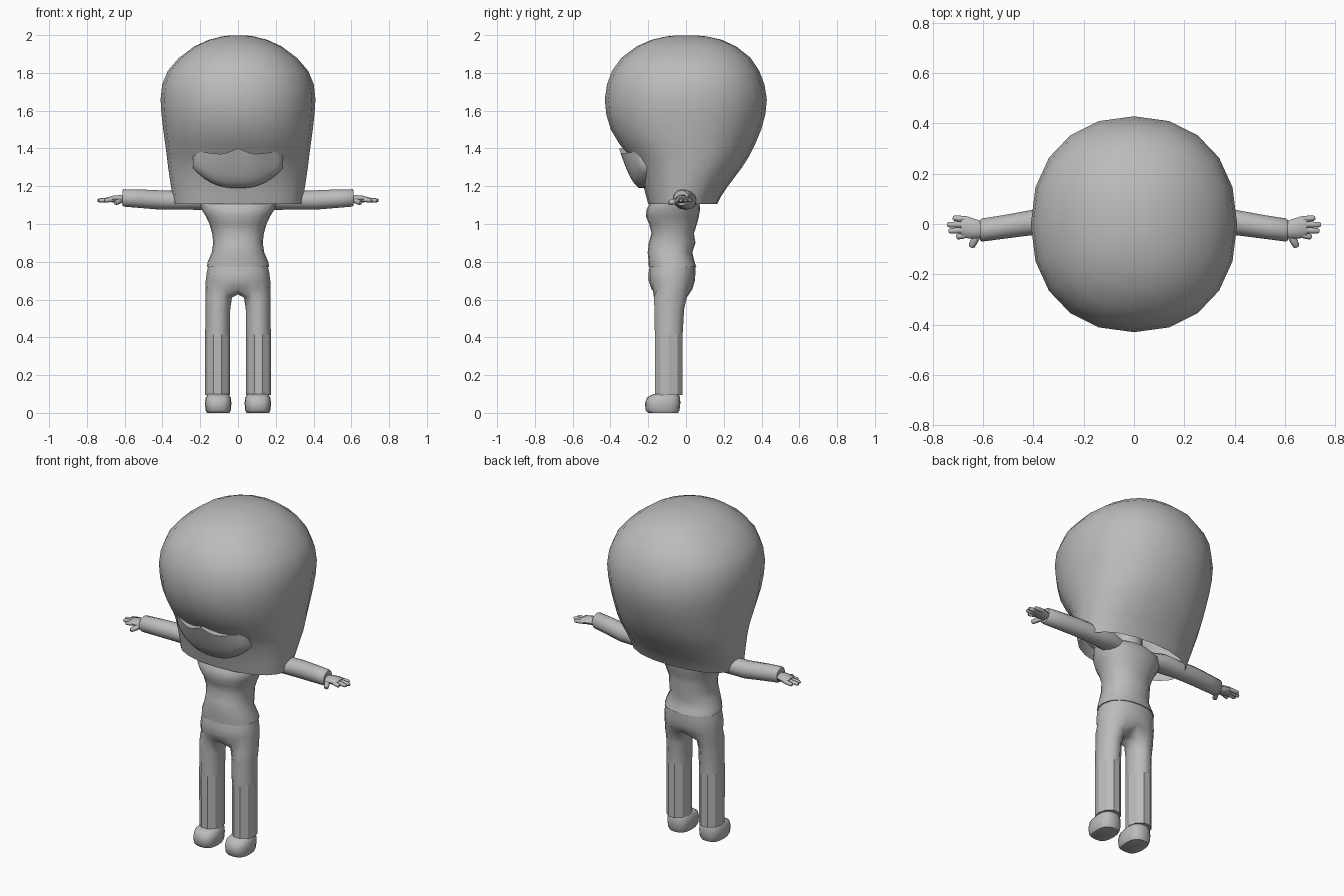
import bpy, bmesh, math
from mathutils import Vector

if "Cube" in bpy.data.objects:
    bpy.data.objects.remove(bpy.data.objects["Cube"])

grey = bpy.data.materials.new("plain_grey")
grey.diffuse_color = (0.5, 0.5, 0.5, 1)
grey.use_nodes = True
grey.node_tree.nodes["Principled BSDF"].inputs["Base Color"].default_value = grey.diffuse_color


def finish(bm, name, angle=50):
    bmesh.ops.recalc_face_normals(bm, faces=bm.faces[:])
    me = bpy.data.meshes.new(name)
    bm.to_mesh(me)
    bm.free()
    me.materials.append(grey)
    ob = bpy.data.objects.new(name, me)
    bpy.context.collection.objects.link(ob)
    bpy.ops.object.select_all(action='DESELECT')
    ob.select_set(True)
    bpy.context.view_layer.objects.active = ob
    bpy.ops.object.shade_smooth_by_angle(angle=math.radians(angle))
    return ob


def loft(name, rings, caps=(True, True), angle=50):
    """Skin a list of equal-length point rings."""
    bm = bmesh.new()
    vs = [[bm.verts.new(p) for p in r] for r in rings]
    n = len(vs[0])
    for a, b in zip(vs, vs[1:]):
        for i in range(n):
            j = (i + 1) % n
            bm.faces.new((a[i], a[j], b[j], b[i]))
    if caps[0]:
        bm.faces.new(vs[0])
    if caps[1]:
        bm.faces.new(vs[-1])
    return finish(bm, name, angle)


def level(z, cx, rx, y0, y1, n, power=1.0):
    """Horizontal ring spanning y0..y1; power < 1 makes it boxier."""
    pts = []
    for i in range(n):
        t = 2 * math.pi * i / n
        s, c = math.sin(t), math.cos(t)
        s = math.copysign(abs(s) ** power, s)
        c = math.copysign(abs(c) ** power, c)
        pts.append((cx + rx * s, (y0 + y1) / 2 + (y1 - y0) / 2 * c, z))
    return pts


def upright(x, cy, cz, ry, rz, n):
    """Ring facing along x."""
    return [(x, cy + ry * math.cos(2 * math.pi * i / n), cz + rz * math.sin(2 * math.pi * i / n))
            for i in range(n)]


def finger(name, a, b, r):
    """Blunt rounded finger from a to b."""
    a, b = Vector(a), Vector(b)
    d = (b - a).normalized()
    u = Vector((-d.y, d.x, 0)).normalized()
    w = d.cross(u)
    rings = []
    for f, k in ((0, 1), (0.55, 1), (0.9, 0.9), (1, 0.55)):
        c = a.lerp(b, f)
        rings.append([c + (u * math.cos(t) + w * math.sin(t)) * r * k
                      for t in [2 * math.pi * i / 8 for i in range(8)]])
    loft(name, rings)


# Hood-like head, open below: height, half width, front, back
head = [(1.105, .340, -.200, .165), (1.15, .347, -.212, .188), (1.2, .355, -.225, .222),
        (1.3, .370, -.262, .297), (1.36, .377, -.300, .335), (1.42, .385, -.350, .365),
        (1.5, .396, -.398, .398), (1.58, .405, -.422, .420), (1.66, .410, -.430, .428),
        (1.74, .401, -.418, .415), (1.81, .372, -.392, .388), (1.88, .312, -.342, .342),
        (1.94, .232, -.262, .266), (1.975, .155, -.182, .190), (1.993, .085, -.105, .11),
        (1.999, .035, -.045, .045)]
loft("head", [level(z, 0, rx, a, b, 20, .91) for z, rx, a, b in head], (False, True), 80)
loft("neck", [level(z, 0, .08, -.13, .03, 12) for z in (1.08, 1.3)])

# Face mask: curved grid wrapped over the lower face
bm = bmesh.new()
cols = []
for i in range(17):
    u = -1 + i / 8
    e = abs(u)
    top = 1.368 + .032 * max(0, 1 - e * 3) + .02 * e ** 2
    bot = 1.19 + .105 * e ** 2.5
    col = []
    for j in range(7):
        v = j / 6
        z = bot + (top - bot) * v
        y = -.25 - .102 * v ** .65 + (.038 + .074 * v) * e ** 2.2
        col.append(bm.verts.new((.237 * u, y, z)))
    cols.append(col)
for a, b in zip(cols, cols[1:]):
    for j in range(6):
        bm.faces.new((a[j], b[j], b[j + 1], a[j + 1]))
back = bmesh.ops.extrude_face_region(bm, geom=bm.faces[:])
for v in back["geom"]:
    if isinstance(v, bmesh.types.BMVert):
        v.co.y += .05 - .03 * abs(v.co.x) / .237
finish(bm, "face_mask", 60)

# Shirt body
shirt = [(.772, .165, -.197, .055), (.80, .160, -.198, .045), (.85, .139, -.203, .033),
         (.90, .131, -.197, .050), (.95, .137, -.183, .042), (1.0, .151, -.195, .058),
         (1.04, .170, -.213, .068), (1.08, .195, -.208, .075), (1.12, .205, -.185, .07),
         (1.15, .14, -.14, .05)]
loft("shirt", [level(z, 0, rx, a, b, 20, .9) for z, rx, a, b in shirt])

# Trousers: half a hip shell flowing into one ten-sided leg, then mirrored
bm = bmesh.new()
hips = [(.777, .158, -.192, .050), (.74, .166, -.198, .050), (.70, .171, -.198, .047),
        (.655, .172, -.183, .034)]
shells = []
for z, rx, a, b in hips:
    shells.append([bm.verts.new(p) for p in level(z, 0, rx, a, b, 16, .88)[:9]])
    shells[-1][0].co.x = shells[-1][8].co.x = 0
for a, b in zip(shells, shells[1:]):
    for k in range(8):
        bm.faces.new((a[k], a[k + 1], b[k + 1], b[k]))
crotch = bm.verts.new((0, -.075, .628))
rings = [shells[-1] + [crotch]]
legs = [(.61, .102, .070, -.170, .004), (.55, .106, .065, -.167, -.010),
        (.415, .108, .066, -.165, -.018), (.095, .108, .066, -.163, -.018)]
for z, cx, rx, y0, y1 in legs:
    ring = []
    for k in range(10):
        t = 2 * math.pi * (k - 4) / 10
        ring.append(bm.verts.new((cx + rx * math.cos(t),
                                  (y0 + y1) / 2 - (y1 - y0) / 1.9 * math.sin(t), z)))
    rings.append(ring)
for a, b in zip(rings, rings[1:]):
    for k in range(10):
        bm.faces.new((a[k], a[(k + 1) % 10], b[(k + 1) % 10], b[k]))
bm.faces.new(rings[-1])
trousers = finish(bm, "trousers", 85)
for p in trousers.data.polygons:
    if p.center.z < .4:          # flat-sided shins
        p.use_smooth = False
mirror = trousers.modifiers.new("other_leg", 'MIRROR')
mirror.merge_threshold = .002

for side, s in (("right", -1), ("left", 1)):
    # Shoe
    shoe = [(.006, .060, -.200, -.042), (.014, .067, -.214, -.034), (.05, .070, -.217, -.030),
            (.08, .067, -.208, -.031), (.099, .055, -.175, -.038)]
    shoe[0] = (0,) + shoe[0][1:]
    loft(side + "_shoe", [level(z, s * .105, rx, a, b, 16, .75) for z, rx, a, b in shoe])
    # Sleeve from the shoulder to the cuff
    arm = [(.10, -.01, 1.12, .05, .04), (.19, 0, 1.125, .066, .050), (.30, .005, 1.125, .052, .049),
           (.41, .005, 1.127, .050, .051), (.52, -.012, 1.134, .047, .049),
           (.605, -.024, 1.138, .046, .046), (.612, -.024, 1.138, .040, .040)]
    loft(side + "_sleeve", [upright(s * x, y, z, ry, rz, 12) for x, y, z, ry, rz in arm])
    # Palm, fingers and thumb
    palm = [(.60, -.022, 1.13, .030, .020), (.625, -.020, 1.132, .038, .022),
            (.66, -.014, 1.132, .043, .019), (.688, -.012, 1.13, .038, .013)]
    loft(side + "_palm", [upright(s * x, y, z, ry, rz, 10) for x, y, z, ry, rz in palm])
    for k, (y0, y1, tip) in enumerate(((-.042, -.052, .706), (-.023, -.028, .737),
                                       (-.002, -.003, .743), (.018, .024, .720))):
        finger(f"{side}_finger_{k + 1}", (s * .66, y0, 1.13), (s * tip, y1, 1.124), .012)
    finger(side + "_thumb", (s * .618, -.035, 1.125), (s * .648, -.092, 1.112), .015)
